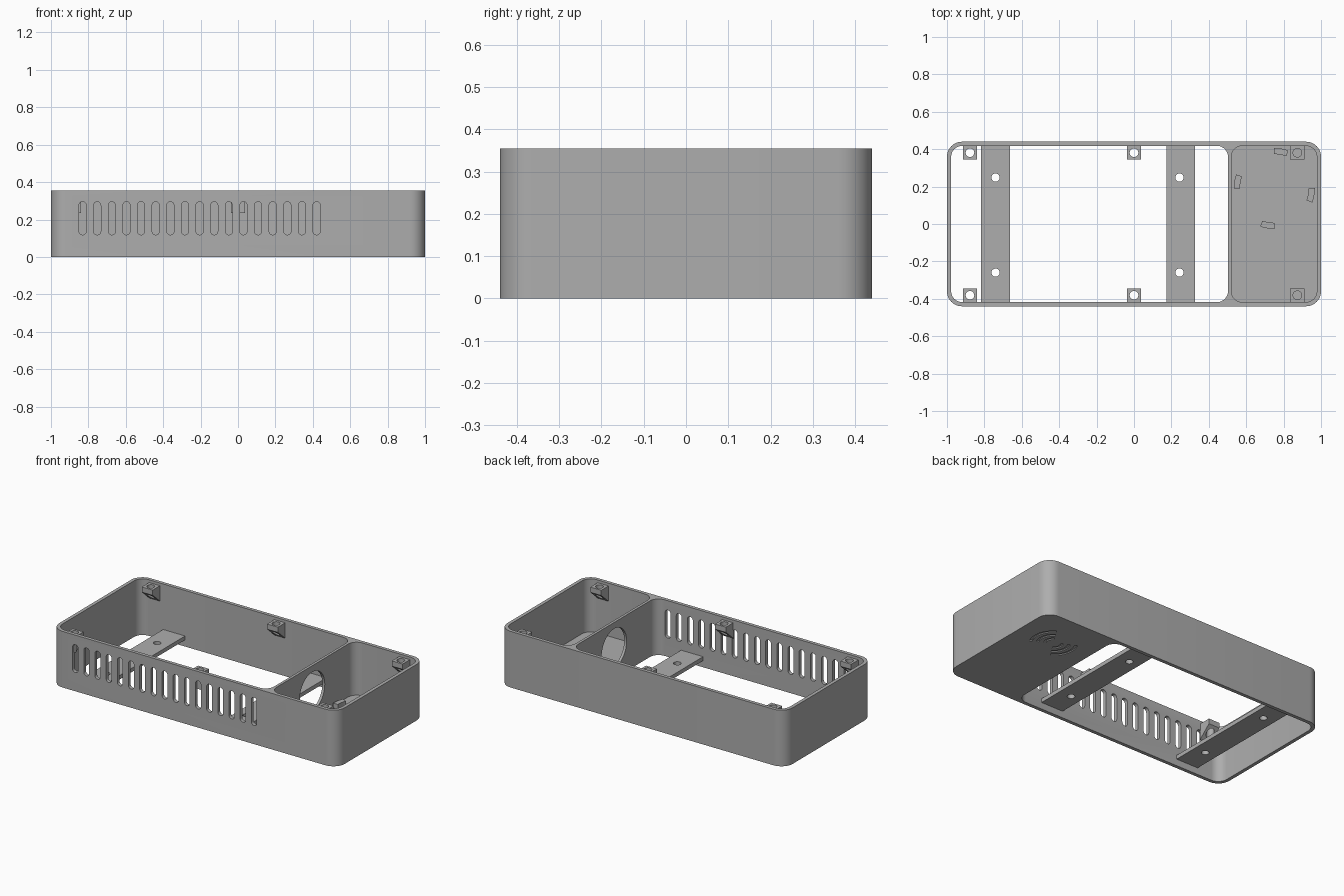
import bpy, bmesh, math
from mathutils import Vector

cube = bpy.data.objects.get("Cube")
if cube:
    bpy.data.objects.remove(cube, do_unlink=True)

grey = bpy.data.materials.new("plain grey")
grey.use_nodes = True
GREY = (0.42, 0.42, 0.42, 1)
grey.diffuse_color = GREY
grey.node_tree.nodes["Principled BSDF"].inputs["Base Color"].default_value = GREY

HEIGHT, WALL, FLOOR = 0.355, 0.022, 0.02
HALF_X, HALF_Y = 1.0, 0.44
INNER_Y = HALF_Y - WALL


def rounded(x0, x1, y0, y1, r, steps=8):
    """Outline of a rectangle with rounded corners."""
    pts = []
    corners = [(x1 - r, y1 - r), (x0 + r, y1 - r), (x0 + r, y0 + r), (x1 - r, y0 + r)]
    for i, (cx, cy) in enumerate(corners):
        for s in range(steps + 1):
            a = math.pi / 2 * (i + s / steps)
            pts.append((cx + r * math.cos(a), cy + r * math.sin(a)))
    return pts


def circle(cx, cy, r, n=32):
    return [(cx + r * math.cos(math.tau * i / n), cy + r * math.sin(math.tau * i / n))
            for i in range(n)]


def arc_band(cx, cy, r, width, mid, half):
    """Outline of a short curved strip."""
    angles = [mid + half * (i / 4 - 1) for i in range(9)]
    outer = [(cx + (r + width / 2) * math.cos(a), cy + (r + width / 2) * math.sin(a)) for a in angles]
    inner = [(cx + (r - width / 2) * math.cos(a), cy + (r - width / 2) * math.sin(a)) for a in angles]
    return outer + inner[::-1]


PLACE = {"z": lambda a, b, d: Vector((a, b, d)),
         "y": lambda a, b, d: Vector((a, d, b)),
         "x": lambda a, b, d: Vector((d, a, b))}


def prism(name, outlines, lo, hi, axis="z"):
    """Extrude one or more outlines along an axis into one object."""
    bm = bmesh.new()
    for pts in outlines:
        ends = [[bm.verts.new(PLACE[axis](a, b, d)) for a, b in pts] for d in (lo, hi)]
        bm.faces.new(ends[0][::-1])
        bm.faces.new(ends[1])
        for i in range(len(pts)):
            j = (i + 1) % len(pts)
            bm.faces.new((ends[0][i], ends[0][j], ends[1][j], ends[1][i]))
    bmesh.ops.recalc_face_normals(bm, faces=bm.faces)
    mesh = bpy.data.meshes.new(name)
    bm.to_mesh(mesh)
    bm.free()
    mesh.materials.append(grey)
    ob = bpy.data.objects.new(name, mesh)
    bpy.context.collection.objects.link(ob)
    return ob


def activate(ob):
    bpy.ops.object.select_all(action="DESELECT")
    ob.select_set(True)
    bpy.context.view_layer.objects.active = ob


def cut(ob, cutter):
    """Subtract a cutter, then remove it."""
    cutter.hide_render = True
    mod = ob.modifiers.new("cut", "BOOLEAN")
    mod.operation, mod.solver, mod.object = "DIFFERENCE", "EXACT", cutter
    activate(ob)
    bpy.ops.object.modifier_apply(modifier=mod.name)
    bpy.data.objects.remove(cutter, do_unlink=True)


def finish(ob):
    activate(ob)
    bpy.ops.object.shade_smooth_by_angle(angle=math.radians(30))


# Case: outer shell, open main bay and floored side bay
case = prism("case", [rounded(-HALF_X, HALF_X, -HALF_Y, HALF_Y, 0.08)], 0, HEIGHT)
cut(case, prism("main_bay", [rounded(-HALF_X + WALL, 0.503, -INNER_Y, INNER_Y, 0.06)], -0.1, 0.5))
cut(case, prism("side_bay", [rounded(0.52, HALF_X - WALL, -INNER_Y, INNER_Y, 0.06)], FLOOR, 0.5))

# Round opening in the divider
cut(case, prism("divider_hole", [circle(0, 0.19, 0.125, 48)], 0.45, 0.57, "x"))

# Row of vent slots in the front wall
slots = [rounded(-0.85 + 0.0782 * i, -0.812 + 0.0782 * i, 0.118, 0.295, 0.0189, 6)
         for i in range(17)]
cut(case, prism("vents", slots, -0.5, -0.4, "y"))

# Shallow curved grooves under the side bay
RING = (0.75, 0.19)
grooves = [arc_band(*RING, r, 0.016, side, 0.75)
           for r in (0.05, 0.09, 0.13) for side in (0.25, 0.25 + math.pi)]
cut(case, prism("grooves", grooves, -0.05, 0.006))
finish(case)

# Curved clips standing on the side bay floor
for i in range(4):
    angle = math.radians(-10 + 90 * i)
    finish(prism(f"ring_clip_{i + 1}", [arc_band(*RING, 0.2, 0.033, angle, 0.18)],
                 FLOOR - 0.004, 0.05))

# Cross straps with two screw holes each
for name, x in (("right_strap", -0.74), ("left_strap", 0.25)):
    w = 0.077
    strap = prism(name, [[(x - w, -0.425), (x + w, -0.425), (x + w, 0.425), (x - w, 0.425)]],
                  0.042, 0.067)
    hole_x = x if x < 0 else x - 0.007
    cut(strap, prism("strap_holes", [circle(hole_x, y, 0.022) for y in (0.248, -0.26)], 0, 0.2))
    finish(strap)

# Screw blocks: sloped underside, hole right through
for row, side in (("front", -1), ("back", 1)):
    for spot, x in (("right", -0.877), ("middle", 0), ("left", 0.873)):
        profile = [(side * y, z) for y, z in
                   ((0.424, 0.338), (0.345, 0.338), (0.345, 0.305), (0.424, 0.235))]
        block = prism(f"{row}_{spot}_screw_block", [profile], x - 0.038, x + 0.038, "x")
        cut(block, prism("screw_hole", [circle(x, side * 0.381, 0.023)], 0.1, 0.5))
        finish(block)
